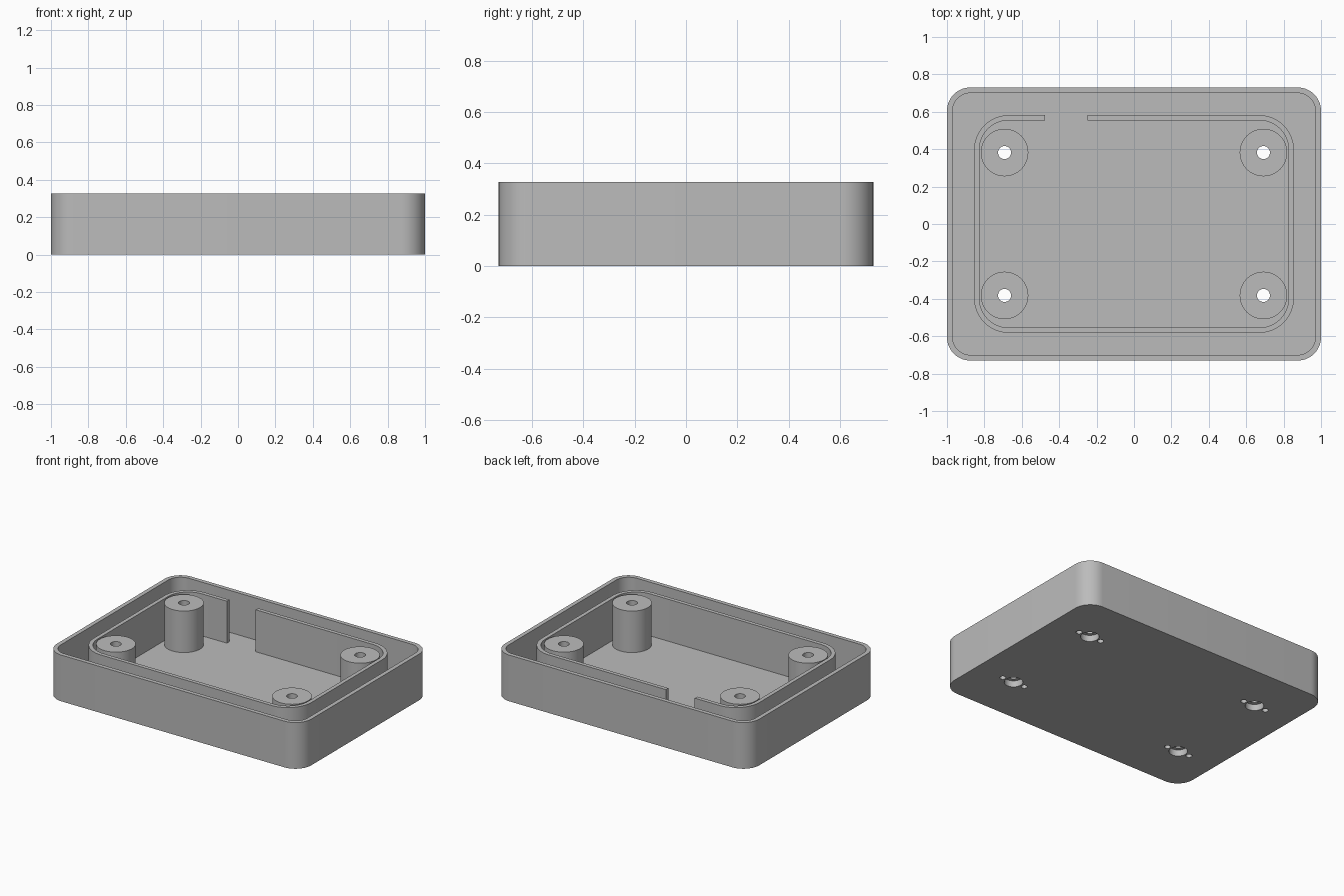
import bpy, bmesh, math
from mathutils import Vector

if "Cube" in bpy.data.objects:
    bpy.data.objects.remove(bpy.data.objects["Cube"], do_unlink=True)

HEIGHT, FLOOR, WALL = 0.328, 0.03, 0.03
POST_X, POST_Y = 0.692, 0.382

grey = bpy.data.materials.new("plain grey")
grey.use_nodes = True
grey.diffuse_color = (0.5, 0.5, 0.5, 1)
grey.node_tree.nodes["Principled BSDF"].inputs["Base Color"].default_value = (0.5, 0.5, 0.5, 1)


def rounded_rect(hx, hy, r, steps=14):
    """Outline of a rounded rectangle, anticlockwise from the back right corner."""
    points = []
    for i, (sx, sy) in enumerate([(1, 1), (-1, 1), (-1, -1), (1, -1)]):
        for k in range(steps + 1):
            a = math.pi / 2 * (i + k / steps)
            points.append((sx * (hx - r) + r * math.cos(a), sy * (hy - r) + r * math.sin(a)))
    return points


def circle(x, y, r, n=48):
    return [(x + r * math.cos(math.tau * k / n), y + r * math.sin(math.tau * k / n)) for k in range(n)]


def prism(name, outlines, z0, z1):
    """Extrude one or more closed outlines from z0 to z1."""
    bm = bmesh.new()
    for outline in outlines:
        low = [bm.verts.new((x, y, z0)) for x, y in outline]
        high = [bm.verts.new((x, y, z1)) for x, y in outline]
        bm.faces.new(low[::-1])
        bm.faces.new(high)
        for i in range(len(low)):
            j = (i + 1) % len(low)
            bm.faces.new((low[i], low[j], high[j], high[i]))
    bmesh.ops.recalc_face_normals(bm, faces=bm.faces)
    mesh = bpy.data.meshes.new(name)
    bm.to_mesh(mesh)
    bm.free()
    mesh.materials.append(grey)
    obj = bpy.data.objects.new(name, mesh)
    bpy.context.collection.objects.link(obj)
    return obj


def select(obj):
    bpy.ops.object.select_all(action="DESELECT")
    obj.select_set(True)
    bpy.context.view_layer.objects.active = obj


def cut(obj, cutter):
    select(obj)
    mod = obj.modifiers.new("cut", "BOOLEAN")
    mod.operation, mod.solver, mod.object = "DIFFERENCE", "EXACT", cutter
    bpy.ops.object.modifier_apply(modifier=mod.name)


# Open tray: rounded block with the cavity cut out
tray = prism("tray", [rounded_rect(1, 0.73, 0.125)], 0, HEIGHT)
cavity = prism("cavity_cutter", [rounded_rect(1 - WALL, 0.73 - WALL, 0.095)], FLOOR, 1)
cut(tray, cavity)

# Inner wall: rounded ring with a gap in the back side
inner_wall = prism("inner_wall", [rounded_rect(0.855, 0.582, 0.185)], FLOOR, HEIGHT)
ring_cutter = prism("ring_cutter", [rounded_rect(0.827, 0.554, 0.157)], 0, 1)
gap_cutter = prism("gap_cutter", [[(-0.476, 0.4), (-0.249, 0.4), (-0.249, 0.7), (-0.476, 0.7)]], 0, 1)
cut(inner_wall, ring_cutter)
cut(inner_wall, gap_cutter)

# Four screw posts and the holes that run through them and the floor
corners = [(sx * POST_X, sy * POST_Y) for sx in (-1, 1) for sy in (-1, 1)]
recesses = prism("recess_cutter",
                 [circle(x, y, 0.06) for x, y in corners]
                 + [circle(x + s * 0.09, y, 0.02, 24) for x, y in corners for s in (-1, 1)],
                 -0.1, 0.045)
bores = prism("bore_cutter", [circle(x, y, 0.035, 32) for x, y in corners], -0.1, 1)
posts = []
for i, (x, y) in enumerate(corners):
    post = prism("screw_post_%d" % (i + 1), [circle(x, y, 0.127)], FLOOR, HEIGHT - 0.003)
    cut(post, recesses)
    cut(post, bores)
    posts.append(post)
cut(tray, recesses)

for cutter in (cavity, ring_cutter, gap_cutter, recesses, bores):
    bpy.data.objects.remove(cutter, do_unlink=True)

for obj in [tray, inner_wall] + posts:
    select(obj)
    bpy.ops.object.shade_smooth_by_angle(angle=math.radians(30))
